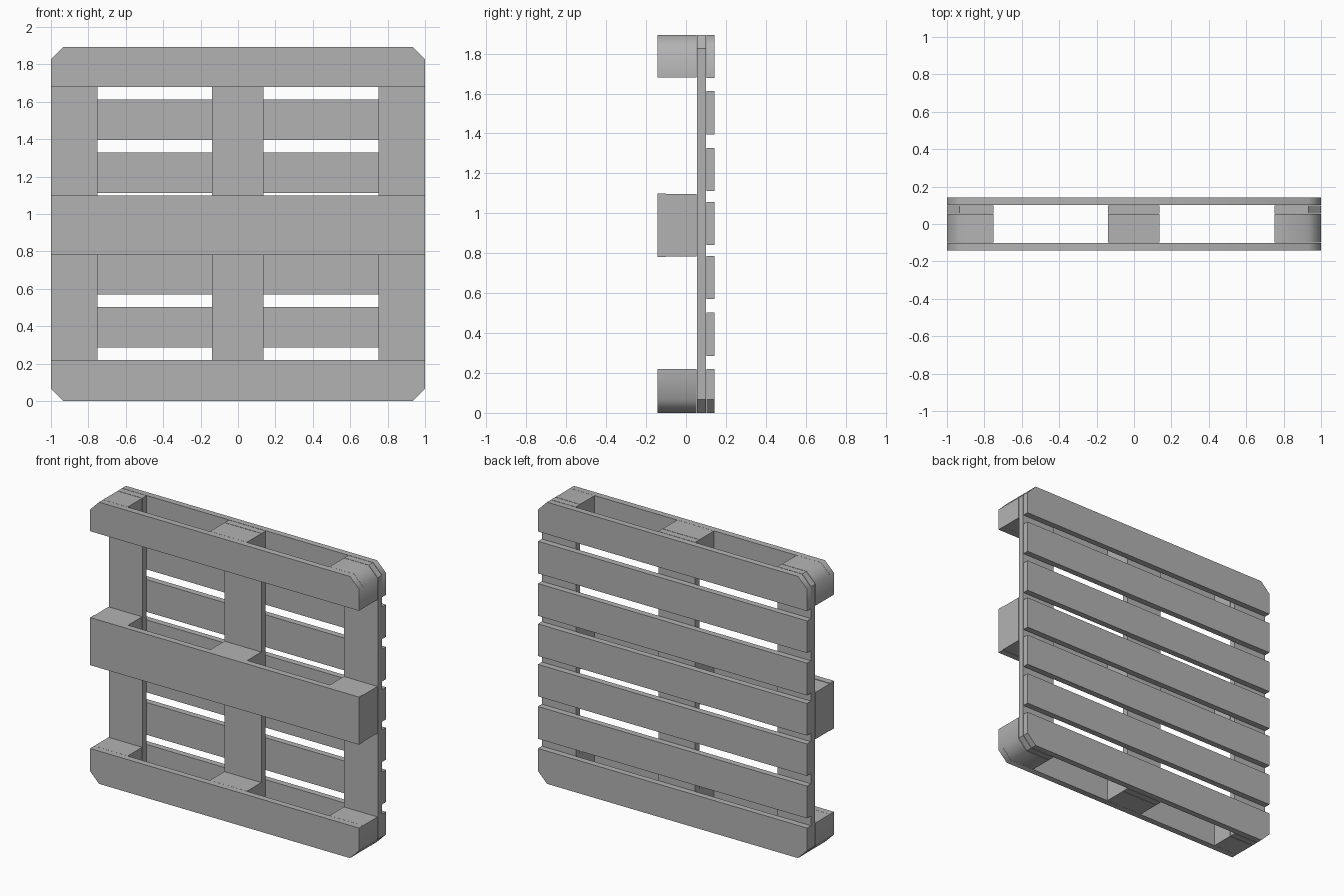
import bpy, bmesh

if "Cube" in bpy.data.objects:
    bpy.data.objects.remove(bpy.data.objects["Cube"])

H = 1.893   # overall height
C = 0.067   # corner chamfer

grey = bpy.data.materials.new("dark_grey_wood")
grey.diffuse_color = (0.45, 0.45, 0.45, 1)
grey.use_nodes = True
grey.node_tree.nodes["Principled BSDF"].inputs["Base Color"].default_value = grey.diffuse_color


def clip_corners(x0, x1, z0, z1):
    """Outline in xz, with chamfers where it touches an outer pallet corner."""
    pts = []
    for x, z, flip in ((x0, z0, False), (x1, z0, True), (x1, z1, False), (x0, z1, True)):
        if abs(x) > 0.99 and (z < 0.01 or z > H - 0.01):
            sx = -C if x > 0 else C
            sz = C if z < 0.01 else -C
            pair = [(x, z + sz), (x + sx, z)]
            pts += pair[::-1] if flip else pair
        else:
            pts.append((x, z))
    return pts


def plank(name, x0, x1, y0, y1, z0, z1, smooth=False):
    bm = bmesh.new()
    face = bm.faces.new([bm.verts.new((x, y0, z)) for x, z in clip_corners(x0, x1, z0, z1)])
    ext = bmesh.ops.extrude_face_region(bm, geom=[face], use_keep_orig=True)
    verts = [g for g in ext["geom"] if isinstance(g, bmesh.types.BMVert)]
    bmesh.ops.translate(bm, verts=verts, vec=(0, y1 - y0, 0))
    bmesh.ops.recalc_face_normals(bm, faces=bm.faces)
    # blend the chamfers, keep right-angled edges crisp
    for f in bm.faces:
        f.smooth = smooth
    for e in bm.edges:
        e.smooth = e.calc_face_angle(0) < 1.05
    me = bpy.data.meshes.new(name)
    bm.to_mesh(me)
    bm.free()
    me.materials.append(grey)
    ob = bpy.data.objects.new(name, me)
    bpy.context.collection.objects.link(ob)


columns = {"left": (-1, -0.75), "middle": (-0.138, 0.136), "right": (0.75, 1)}
rows = {"bottom": (0, 0.22), "centre": (0.78, 1.10), "top": (1.68, H)}

# seven deck slats across the back
slats = [(0, 0.22), (0.285, 0.502), (0.57, 0.785), (0.841, 1.057),
         (1.111, 1.328), (1.396, 1.612), (1.678, H)]
for i, (z0, z1) in enumerate(slats):
    plank(f"deck_slat_{i + 1}", -1, 1, 0.102, 0.143, z0, z1, i == 6)

# upright stringer boards behind the deck
for col, (x0, x1) in columns.items():
    plank(f"{col}_stringer", x0, x1, 0.056, 0.099, 0, H)

# runner boards and their nine spacer blocks
for row, (z0, z1) in rows.items():
    plank(f"{row}_runner", -1, 1, -0.143, -0.101, z0, z1, True)
    inset = 0.003 if row == "centre" else 0
    for col, (x0, x1) in columns.items():
        plank(f"{row}_{col}_block", x0, x1, -0.1, 0.053, z0 + inset, z1 - inset, True)
